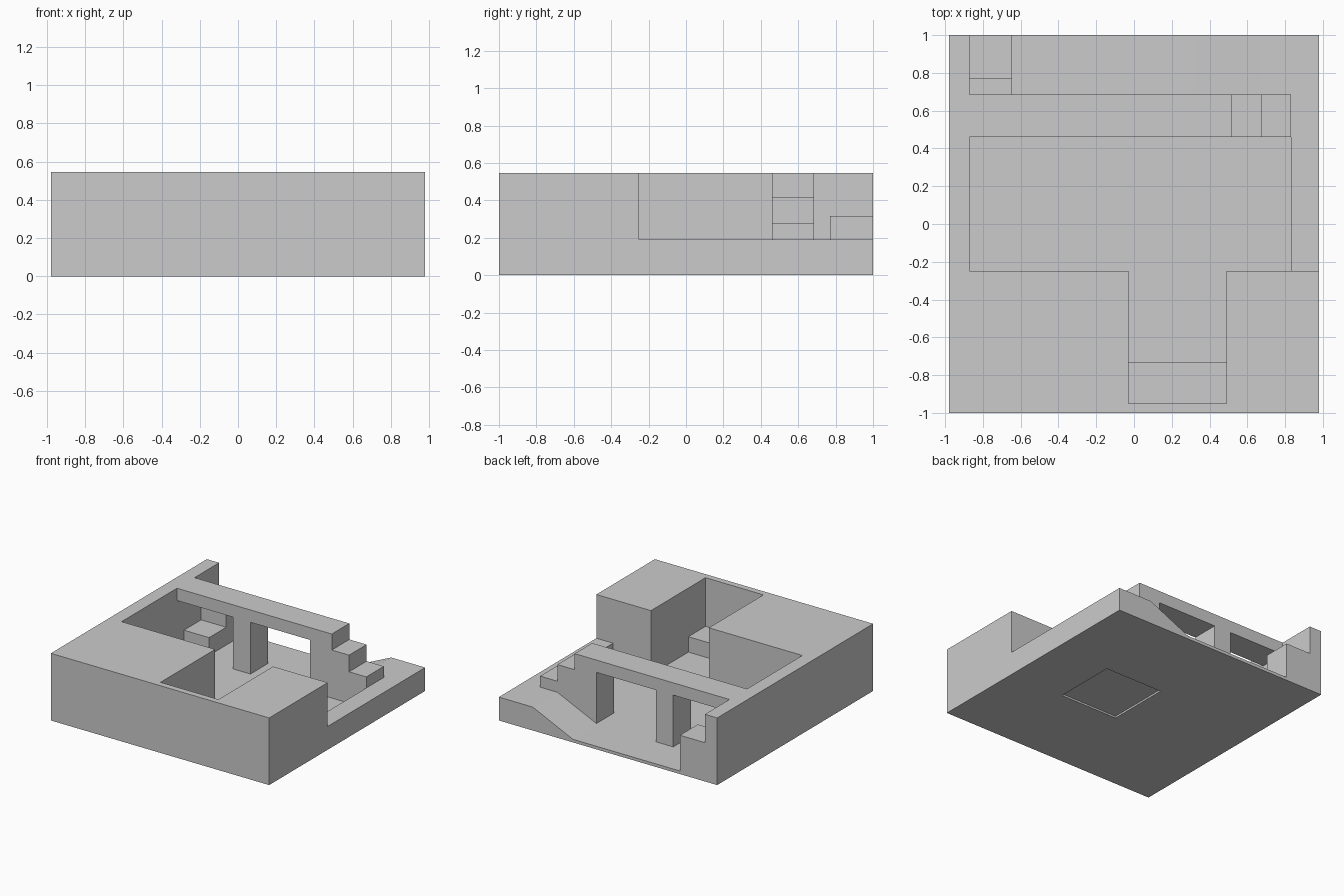
import bpy, bmesh
from mathutils import Vector

if "Cube" in bpy.data.objects:
    bpy.data.objects.remove(bpy.data.objects["Cube"])

TOP, FLOOR, LEDGE = 0.545, 0.025, 0.19


def prism(name, profile, start, end, axis="y"):
    """Extrude a closed profile: (x, z) along y, or (y, z) along x."""
    bm = bmesh.new()
    place = (lambda a, z: (a, start, z)) if axis == "y" else (lambda a, z: (start, a, z))
    face = bm.faces.new([bm.verts.new(place(a, z)) for a, z in profile])
    step = Vector((0, end - start, 0)) if axis == "y" else Vector((end - start, 0, 0))
    new = bmesh.ops.extrude_face_region(bm, geom=[face])["geom"]
    bmesh.ops.translate(bm, vec=step, verts=[v for v in new if isinstance(v, bmesh.types.BMVert)])
    bmesh.ops.recalc_face_normals(bm, faces=bm.faces)
    mesh = bpy.data.meshes.new(name)
    bm.to_mesh(mesh)
    bm.free()
    obj = bpy.data.objects.new(name, mesh)
    bpy.context.collection.objects.link(obj)
    return obj


def box(name, x0, x1, y0, y1, z0, z1):
    return prism(name, [(x0, z0), (x1, z0), (x1, z1), (x0, z1)], y0, y1)


def cut(target, cutter):
    mod = target.modifiers.new("cut", "BOOLEAN")
    mod.operation, mod.solver, mod.object = "DIFFERENCE", "EXACT", cutter
    cutter.hide_render = True
    bpy.context.view_layer.objects.active = target
    bpy.ops.object.modifier_apply(modifier=mod.name)
    bpy.data.objects.remove(cutter)


# Solid ground block
ground = box("ground_block", -0.98, 0.98, -1, 1, 0, TOP)

# Front pit with the low ledge along its right side
cut(ground, prism("front_pit_cutter",
                  [(-0.87, FLOOR), (0.83, FLOOR), (0.83, LEDGE), (1.1, LEDGE),
                   (1.1, 0.7), (-0.87, 0.7)], -0.25, 0.4605))
# Rear pit with the sloping bank, open at the back
cut(ground, prism("rear_pit_cutter",
                  [(-0.87, FLOOR), (0.315, FLOOR), (0.675, LEDGE), (1.1, LEDGE),
                   (1.1, 0.7), (-0.87, 0.7)], 0.46, 1.1))
# Narrow alcove in the front mass
cut(ground, box("alcove_cutter", -0.03, 0.49, -0.95, -0.24, FLOOR, 0.7))
# Shallow recess in the underside
cut(ground, box("recess_cutter", -0.03, 0.49, -0.25, 0.27, -0.1, 0.015))

# Bridge with post, pier and descending stairs on the right
prism("bridge", [(-0.87, 0.445), (-0.365, 0.445), (-0.365, FLOOR), (-0.21, FLOOR),
                 (-0.21, 0.445), (0.325, 0.445), (0.325, 0.03), (0.675, LEDGE),
                 (0.83, LEDGE), (0.83, 0.28), (0.675, 0.28), (0.675, 0.415),
                 (0.52, 0.415), (0.52, TOP), (-0.87, TOP)], 0.46, 0.685)

# Two steps in the rear left corner
prism("corner_steps", [(1, FLOOR), (1, 0.315), (0.77, 0.315), (0.77, 0.17),
                       (0.55, 0.17), (0.55, FLOOR)], -0.87, -0.645, axis="x")

# Step at the end of the alcove
box("alcove_step", -0.03, 0.49, -0.95, -0.73, FLOOR, 0.15)
